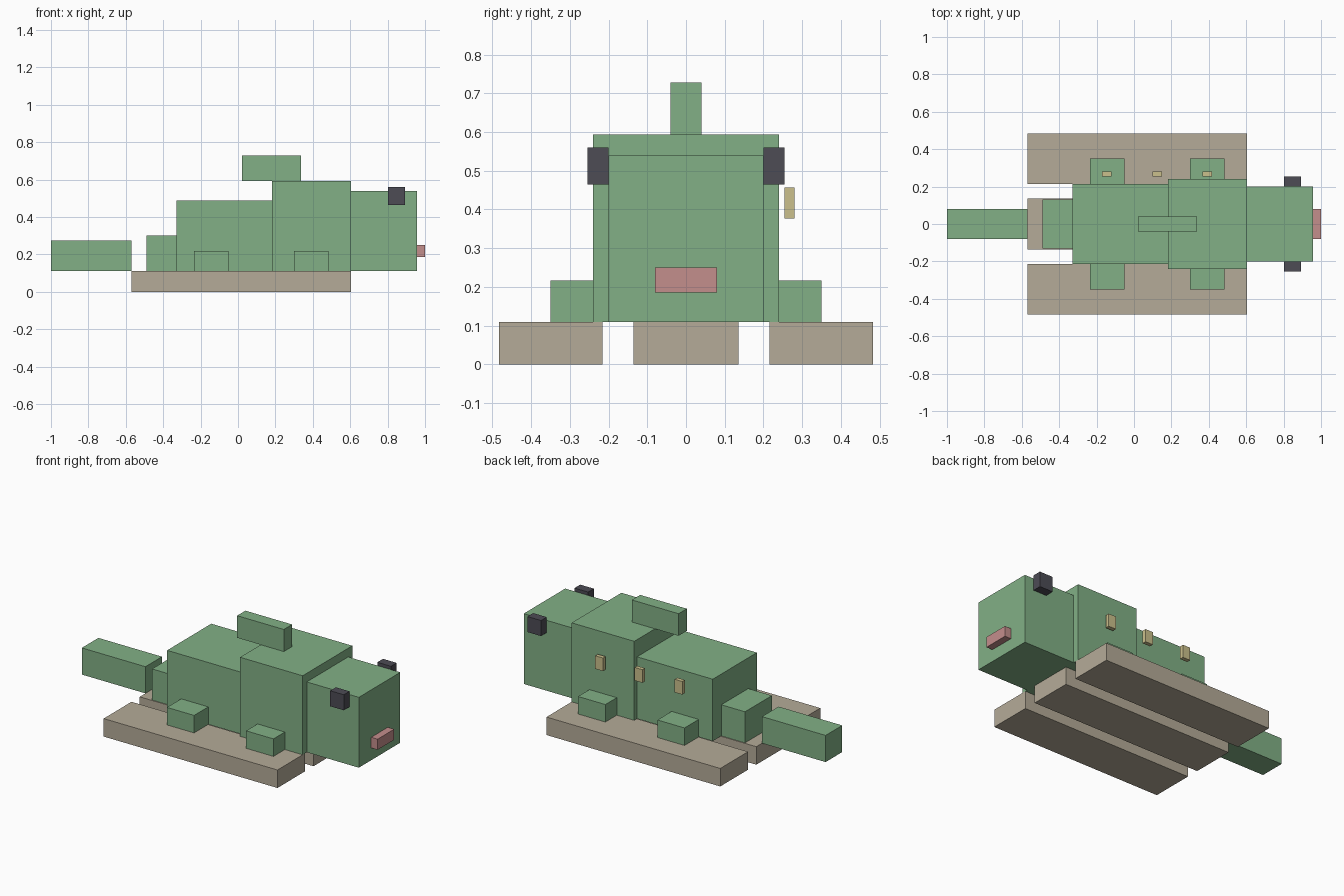
import bpy
import bmesh
from mathutils import Vector

if "Cube" in bpy.data.objects:
    bpy.data.objects.remove(bpy.data.objects["Cube"], do_unlink=True)


def material(name, *rgb):
    """Make a flat material from display values of 0 to 255."""
    color = [((c / 255 + 0.055) / 1.055) ** 2.4 for c in rgb] + [1.0]
    mat = bpy.data.materials.new(name)
    mat.use_nodes = True
    mat.diffuse_color = color
    bsdf = mat.node_tree.nodes["Principled BSDF"]
    bsdf.inputs["Base Color"].default_value = color
    bsdf.inputs["Roughness"].default_value = 0.9
    return mat


def box(name, mat, x, y, z):
    """Make a box spanning the given (low, high) ranges."""
    spans = (x, y, z)
    size = Vector([hi - lo for lo, hi in spans])
    middle = Vector([(hi + lo) / 2 for lo, hi in spans])
    bm = bmesh.new()
    bmesh.ops.create_cube(bm, size=1)
    bmesh.ops.scale(bm, vec=size, verts=bm.verts)
    mesh = bpy.data.meshes.new(name)
    bm.to_mesh(mesh)
    bm.free()
    mesh.materials.append(mat)
    obj = bpy.data.objects.new(name, mesh)
    obj.location = middle
    bpy.context.collection.objects.link(obj)
    return obj


def centred(name, mat, x, half_width, z):
    return box(name, mat, x, (-half_width, half_width), z)


def pair(name, mat, x, y, z):
    """Make the same box on both sides of the body."""
    box(name + "_back", mat, x, y, z)
    box(name + "_front", mat, x, (-y[1], -y[0]), z)


green = material("skin green", 130, 176, 134)
wood = material("wood brown", 181, 171, 152)
dark = material("eye dark", 77, 76, 85)
pink = material("mouth pink", 196, 142, 140)
cream = material("spike cream", 203, 192, 140)

DECK = 0.11

# Three planks under the body
plank_x = (-0.57, 0.605)
centred("plank_middle", wood, plank_x, 0.135, (0, DECK))
pair("plank", wood, plank_x, (0.215, 0.483), (0, DECK))

# Body, from tail to head
centred("tail_tip", green, (-1, -0.57), 0.08, (DECK, 0.273))
centred("tail_base", green, (-0.49, -0.33), 0.13, (DECK, 0.3))
centred("hips", green, (-0.33, 0.182), 0.213, (DECK, 0.488))
centred("chest", green, (0.182, 0.605), 0.24, (DECK, 0.593))
centred("head", green, (0.605, 0.957), 0.2, (DECK, 0.54))
centred("back_fin", green, (0.022, 0.338), 0.04, (0.593, 0.728))

# Feet
pair("hind_foot", green, (-0.235, -0.052), (0.213, 0.35), (DECK, 0.217))
pair("fore_foot", green, (0.3, 0.485), (0.24, 0.35), (DECK, 0.217))

# Face
pair("eye", dark, (0.802, 0.894), (0.2, 0.255), (0.465, 0.56))
centred("mouth", pink, (0.957, 1), 0.08, (0.185, 0.25))

# Row of small spikes along one flank
for i, x in enumerate((-0.145, 0.125, 0.392)):
    box(f"flank_spike_{i + 1}", cream, (x - 0.026, x + 0.026), (0.255, 0.28), (0.377, 0.457))
